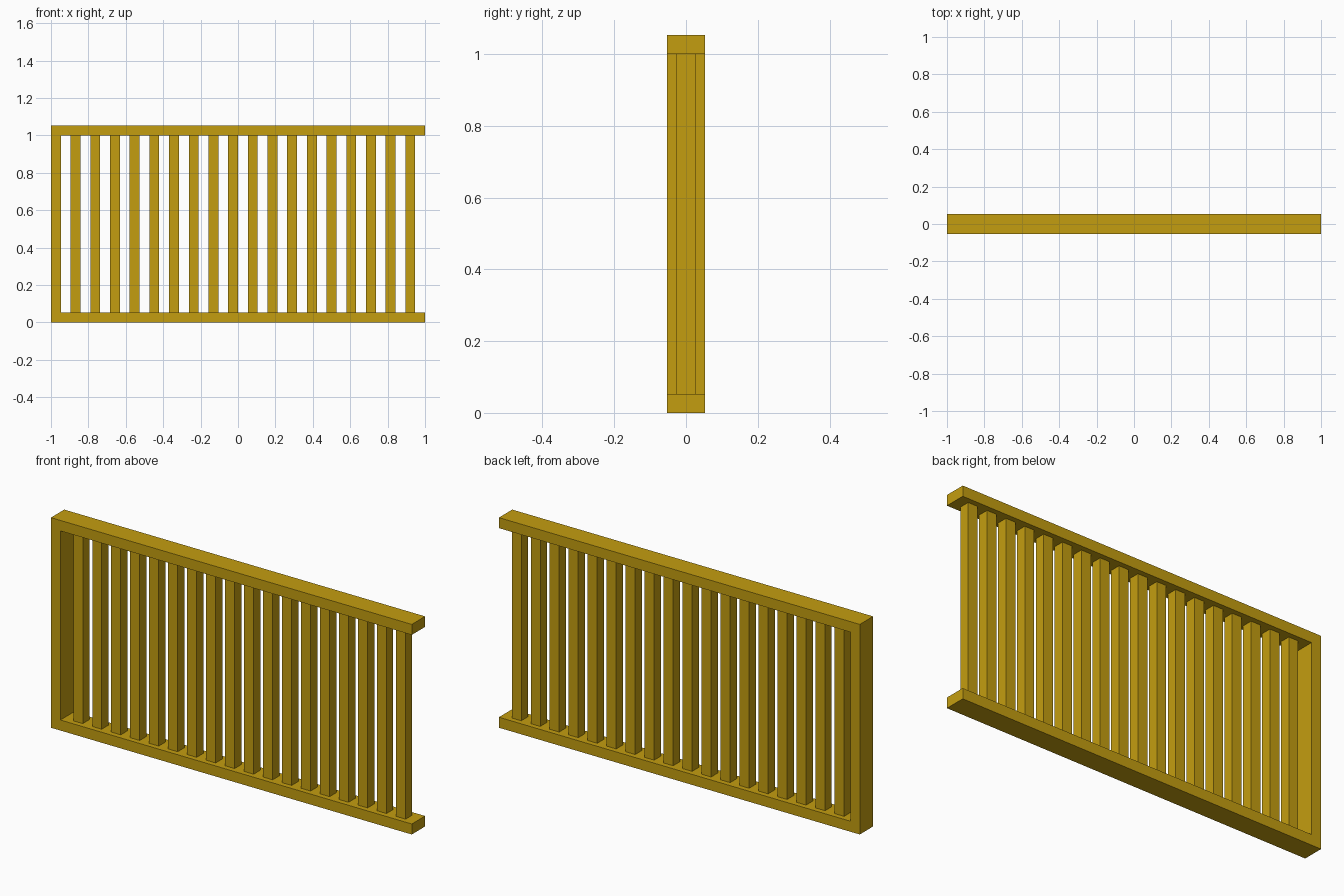
import bpy

cube = bpy.data.objects.get("Cube")
if cube:
    bpy.data.objects.remove(cube, do_unlink=True)

U = 1 / 19            # timber thickness
HEIGHT = 20 * U       # overall height
BARS = 18

# Golden wood colour
wood = bpy.data.materials.new("golden_wood")
wood.use_nodes = True
COLOUR = (0.55, 0.34, 0.005, 1.0)
wood.diffuse_color = COLOUR
bsdf = next(n for n in wood.node_tree.nodes if n.type == 'BSDF_PRINCIPLED')
bsdf.inputs["Base Color"].default_value = COLOUR
bsdf.inputs["Roughness"].default_value = 0.8


def box(name, x0, x1, depth, z0, z1):
    """Box centred on y = 0, given by its x and z extents."""
    bpy.ops.mesh.primitive_cube_add(size=1, location=((x0 + x1) / 2, 0, (z0 + z1) / 2))
    ob = bpy.context.object
    ob.name = name
    ob.scale = (x1 - x0, depth, z1 - z0)
    bpy.ops.object.transform_apply(location=False, rotation=False, scale=True)
    ob.data.materials.append(wood)
    return ob


# Rails along the bottom and top
box("bottom_rail", -1, 1, 2 * U, 0, U)
box("top_rail", -1, 1, 2 * U, HEIGHT - U, HEIGHT)

# Full-depth post closing one end only
box("end_post", -1, -1 + U, 2 * U, U, HEIGHT - U)

# Evenly spaced square bars between the rails
for i in range(1, BARS + 1):
    x = -1 + 2 * U * i
    box(f"bar_{i:02d}", x, x + U, U, U, HEIGHT - U)
